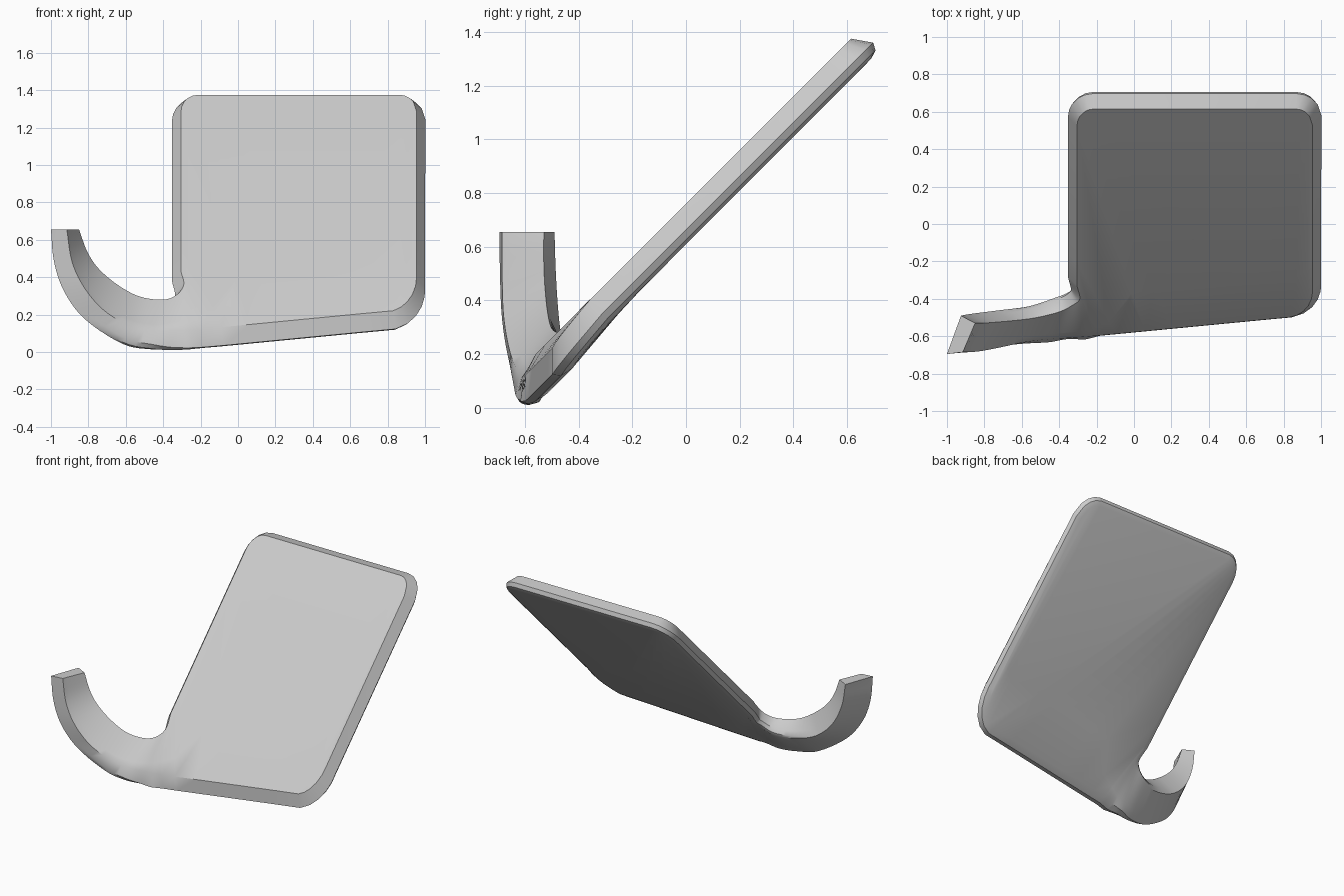
import bpy, bmesh, math
from mathutils import Vector

cube = bpy.data.objects.get("Cube")
if cube:
    bpy.data.objects.remove(cube)

# Hook rails from tip to neck: inner face edges, then outer face edges
FRONT_LOW = [(-.915, -.685, .655), (-.888, -.685, .485), (-.823, -.68, .346),
             (-.717, -.66, .223), (-.572, -.63, .137), (-.45, -.615, .115),
             (-.36, -.61, .115), (-.27, -.603, .118), (-.19, -.597, .124)]
FRONT_HIGH = [(-.85, -.53, .655), (-.805, -.53, .535), (-.74, -.525, .44),
              (-.63, -.515, .35), (-.52, -.5, .295), (-.4, -.47, .28),
              (-.33, -.435, .305), (-.29, -.4, .36), (-.305, -.33, .43)]
BACK_HIGH = [(-.925, -.49, .655), (-.9, -.485, .5), (-.83, -.475, .35),
             (-.71, -.46, .24), (-.56, -.44, .19), (-.42, -.4, .19),
             (-.33, -.37, .235), (-.29, -.33, .275), (-.305, -.255, .355)]
BACK_LOW = [(-1, -.695, .655), (-.984, -.693, .485), (-.93, -.685, .325),
            (-.818, -.66, .175), (-.62, -.62, .045), (-.47, -.59, .015),
            (-.36, -.55, .02), (-.27, -.54, .035), (-.19, -.522, .049)]
STEPS = 5
DEPTH = Vector((0, .075, -.075))


def smooth_rail(points):
    """Catmull-Rom curve through the points."""
    p = [Vector(q) for q in points]
    p = [2 * p[0] - p[1]] + p + [2 * p[-1] - p[-2]]
    out = []
    for a, b, c, d in zip(p, p[1:], p[2:], p[3:]):
        for k in range(STEPS):
            t = k / STEPS
            out.append(b + ((c - a) * t + (2 * a - 5 * b + 4 * c - d) * t ** 2
                            + (3 * b - a - 3 * c + d) * t ** 3) / 2)
    return out + [p[-2]]


def arc(x, y, r, start, end, rise=.76, n=6):
    """Rounded corner lying on the sloping plate."""
    out = []
    for k in range(n):
        a = math.radians(start + (end - start) * k / (n - 1))
        py = y + r * math.sin(a)
        out.append(Vector((x + r * math.cos(a), py, py + rise + (.76 - rise) * k / (n - 1))))
    return out


low, high, back_high, back_low = map(smooth_rail, (FRONT_LOW, FRONT_HIGH, BACK_HIGH, BACK_LOW))
hook_count = len(low)

# Plate rails: bottom edge and lower corner; left edge and two upper corners
bottom = [Vector((x, y, y + .72)) for x, y in
          ((-.19 + s, -.597 + s * .0965) for s in (.1, .25, .4, .55, .7, .85))]
plate_low = bottom + arc(.815, -.36, .14, -84, 0, .72)
plate_high = ([Vector((-.305, -.2, .56))] + arc(-.215, .525, .09, 180, 90)
              + arc(.865, .525, .09, 90, 0))
plate_high = plate_high[:len(plate_low) - 1] + [plate_high[-1]]
low += plate_low
high += plate_high
back_low += [p + DEPTH for p in plate_low]
back_high += [p + DEPTH for p in plate_high]
count = len(low)


def rim(front, back, i, side, bulge):
    """Two points that round the rim outward between front and back edges."""
    tangent = front[min(i + 1, count - 1)] - front[max(i - 1, 0)]
    out = tangent.cross(front[i] - back[i]).normalized() * side * bulge
    return [front[i].lerp(back[i], .65) + out, front[i].lerp(back[i], .9) + out * .7]


def flatten(point, rise, weight):
    """Pull a point onto the plane of the plate."""
    shift = (rise - (point.z - point.y)) / 2 * weight
    return point + Vector((0, -shift, shift))


# Cross-sections skinned into one continuous sheet
bm = bmesh.new()
rings = []
for i in range(count):
    s = i / STEPS
    blend = min(1, max(0, (s - 3) / 4))
    flat = min(1, max(0, (s - 5) / 3))
    taper = max(0, (i - count + 6) / 5)
    low_rim = rim(low, back_low, i, 1, blend * (.07 - .025 * taper))
    high_rim = rim(high, back_high, i, -1, blend * .048)
    inner = flatten(low[i].lerp(high[i], .2), .76, flat)
    outer = flatten(back_low[i].lerp(back_high[i], .2), .608, flat)
    section = ([low[i], inner, high[i]] + high_rim
               + [back_high[i], outer, back_low[i]] + low_rim[::-1])
    rings.append([bm.verts.new(p) for p in section])
for a, b in zip(rings, rings[1:]):
    for k in range(len(a)):
        m = (k + 1) % len(a)
        bm.faces.new((a[k], b[k], b[m], a[m]))

# Flat hook tip, and rounded right side of the plate
bm.faces.new(rings[0])
e = rings[-1]
for face in ((0, 1, 2, 3, 9), (9, 3, 4, 8), (8, 4, 5, 6, 7)):
    bm.faces.new([e[k] for k in face])
bmesh.ops.recalc_face_normals(bm, faces=bm.faces)

mesh = bpy.data.meshes.new("hooked_plate")
bm.to_mesh(mesh)
bm.free()
plate = bpy.data.objects.new("hooked_plate", mesh)
bpy.context.collection.objects.link(plate)

grey = bpy.data.materials.new("light_grey")
grey.use_nodes = True
colour = (.6, .6, .6, 1)
grey.diffuse_color = colour
grey.node_tree.nodes["Principled BSDF"].inputs["Base Color"].default_value = colour
mesh.materials.append(grey)

bpy.ops.object.select_all(action='DESELECT')
plate.select_set(True)
bpy.context.view_layer.objects.active = plate
bpy.ops.object.shade_smooth_by_angle(angle=math.radians(35))
